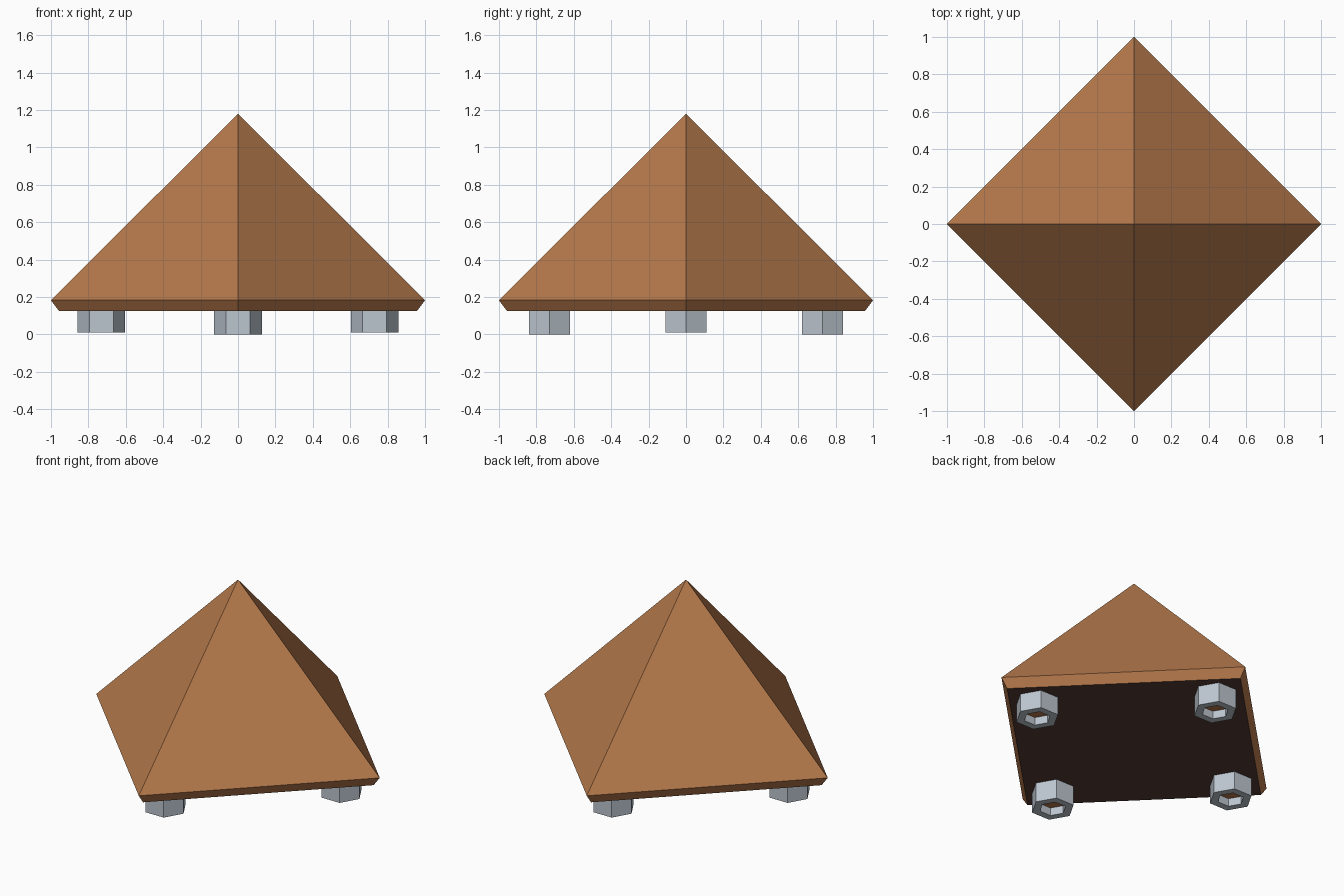
import bpy, bmesh, math

if "Cube" in bpy.data.objects:
    bpy.data.objects.remove(bpy.data.objects["Cube"])


def material(name, rgb):
    m = bpy.data.materials.new(name)
    m.diffuse_color = (*rgb, 1)
    m.use_nodes = True
    m.node_tree.nodes["Principled BSDF"].inputs["Base Color"].default_value = m.diffuse_color
    return m


wood = material("brown wood", (0.46, 0.19, 0.07))
base = material("dark underside", (0.09, 0.048, 0.04))
steel = material("grey steel", (0.50, 0.56, 0.62))


def ring(bm, sides, r, z):
    """Regular polygon of vertices, first corner on +x."""
    return [bm.verts.new((r * math.cos(math.tau * i / sides),
                          r * math.sin(math.tau * i / sides), z)) for i in range(sides)]


def bridge(bm, a, b):
    n = len(a)
    for i in range(n):
        j = (i + 1) % n
        bm.faces.new((a[i], a[j], b[j], b[i]))


def finish(bm, name, mats, loc=(0, 0, 0)):
    bmesh.ops.recalc_face_normals(bm, faces=bm.faces)
    me = bpy.data.meshes.new(name)
    for m in mats:
        me.materials.append(m)
    for f in bm.faces:
        if len(mats) > 1 and f.normal.z < -0.9:
            f.material_index = 1
    bm.to_mesh(me)
    bm.free()
    ob = bpy.data.objects.new(name, me)
    ob.location = loc
    bpy.context.collection.objects.link(ob)
    return ob


# Pyramid with undercut rim and dark underside
bm = bmesh.new()
low, rim = ring(bm, 4, 0.957, 0.125), ring(bm, 4, 1.0, 0.183)
apex = bm.verts.new((0, 0, 1.18))
bm.faces.new(low)
bridge(bm, low, rim)
for i in range(4):
    bm.faces.new((rim[i], rim[(i + 1) % 4], apex))
finish(bm, "pyramid_body", [wood, base])

# Hex nut feet, each with a recessed plug in its bore
TOP = 0.127
feet = [("right", 0.73, 0, 0.01), ("back", 0, 0.73, 0),
        ("left", -0.73, 0, 0.01), ("front", 0, -0.73, 0)]
for side, x, y, z in feet:
    bm = bmesh.new()
    loops = [ring(bm, 6, r, h) for r, h in
             ((0.127, z), (0.127, TOP), (0.078, TOP), (0.078, z))]
    for i in range(4):
        bridge(bm, loops[i], loops[(i + 1) % 4])
    finish(bm, side + "_nut_foot", [steel], (x, y, 0))

    bm = bmesh.new()
    a, b = ring(bm, 6, 0.0785, z + 0.05), ring(bm, 6, 0.0785, TOP)
    bm.faces.new(a)
    bm.faces.new(b)
    bridge(bm, a, b)
    finish(bm, side + "_foot_plug", [wood], (x, y, 0))
